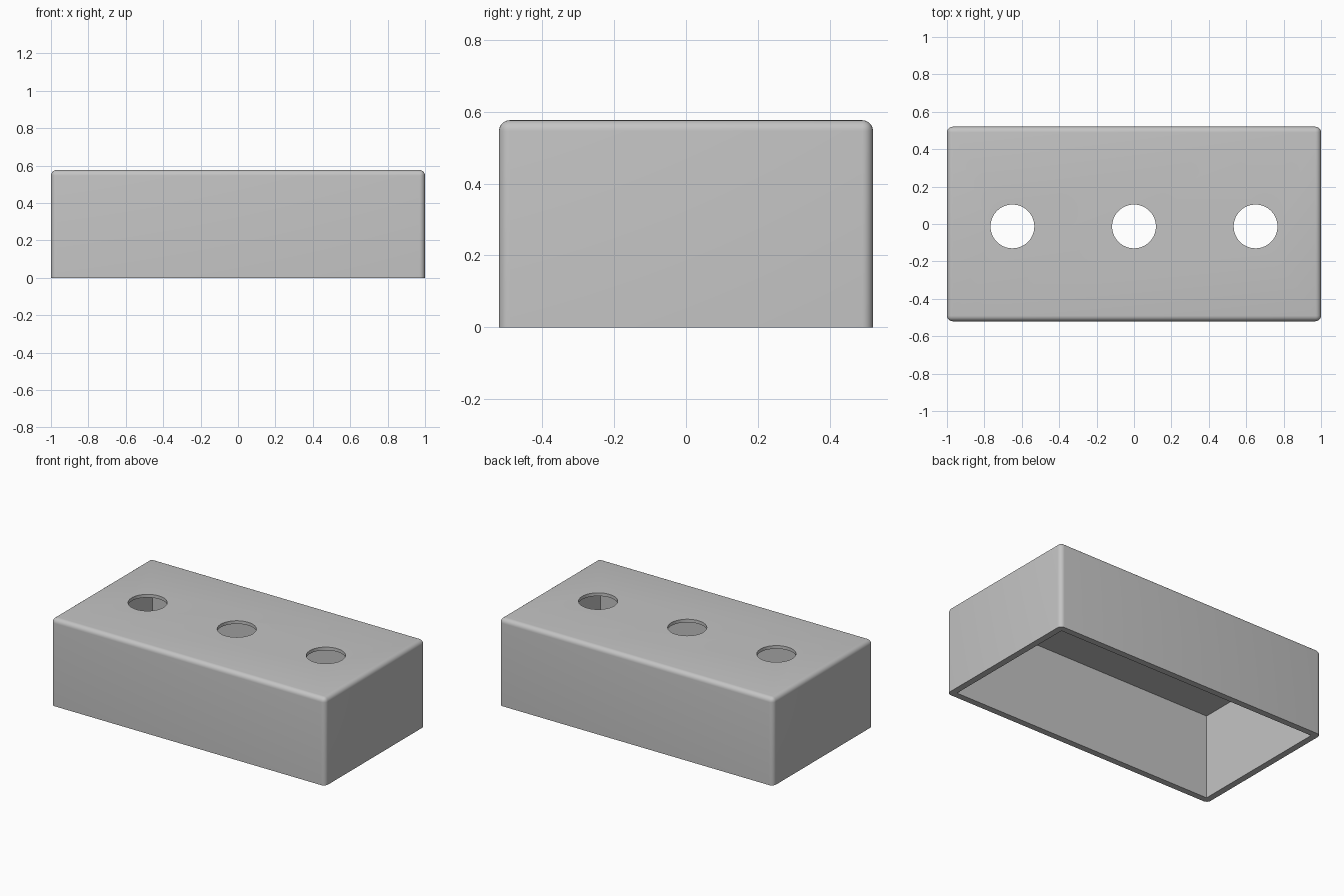
import bpy
import bmesh
from mathutils import Matrix, Vector

LENGTH, DEPTH, HEIGHT = 2.0, 1.04, 0.576
WALL, TOP, ROUND = 0.042, 0.021, 0.03
HOLE_RADIUS, HOLE_SPACING, HOLE_Y = 0.117, 0.65, -0.013

old = bpy.data.objects.get("Cube")
if old:
    bpy.data.objects.remove(old, do_unlink=True)

grey = bpy.data.materials.new("plain grey")
grey.use_nodes = True
colour = (0.55, 0.55, 0.55, 1)
grey.diffuse_color = colour
grey.node_tree.nodes["Principled BSDF"].inputs["Base Color"].default_value = colour


def make_object(name, bm):
    mesh = bpy.data.meshes.new(name)
    bm.to_mesh(mesh)
    bm.free()
    mesh.materials.append(grey)
    obj = bpy.data.objects.new(name, mesh)
    bpy.context.collection.objects.link(obj)
    return obj


def box(size, low):
    """Box centred in x and y, with its underside at height low."""
    bm = bmesh.new()
    centre = Matrix.Translation((0, 0, low + size[2] / 2))
    bmesh.ops.create_cube(bm, size=1, matrix=centre @ Matrix.Diagonal(Vector((*size, 1))))
    return bm


def cut(target, cutter):
    """Subtract the cutter, then remove it."""
    cutter.hide_render = True
    mod = target.modifiers.new("cut", "BOOLEAN")
    mod.operation = "DIFFERENCE"
    mod.solver = "EXACT"
    mod.object = cutter
    bpy.context.view_layer.objects.active = target
    bpy.ops.object.modifier_apply(modifier=mod.name)
    bpy.data.objects.remove(cutter, do_unlink=True)


# Outer body: every edge rounded except the open bottom rim
bm = box((LENGTH, DEPTH, HEIGHT), 0)
rounded = [e for e in bm.edges if max(v.co.z for v in e.verts) > HEIGHT / 2]
bmesh.ops.bevel(bm, geom=rounded, offset=ROUND, segments=6, profile=0.5, affect="EDGES")
cover = make_object("box_cover", bm)

# Hollow interior, open at the bottom
inside_height = HEIGHT - TOP + 0.1
cut(cover, make_object("cavity_cutter",
                       box((LENGTH - 2 * WALL, DEPTH - 2 * WALL, inside_height), -0.1)))

# Row of three round holes through the top
for i in (-1, 0, 1):
    bm = bmesh.new()
    bmesh.ops.create_cone(bm, cap_ends=True, segments=64, radius1=HOLE_RADIUS,
                          radius2=HOLE_RADIUS, depth=0.3,
                          matrix=Matrix.Translation((i * HOLE_SPACING, HOLE_Y, HEIGHT)))
    cut(cover, make_object("hole_cutter", bm))

# Smooth rounds and hole walls, sharp rims
bpy.ops.object.select_all(action="DESELECT")
cover.select_set(True)
bpy.context.view_layer.objects.active = cover
bpy.ops.object.shade_smooth_by_angle(angle=0.6)
